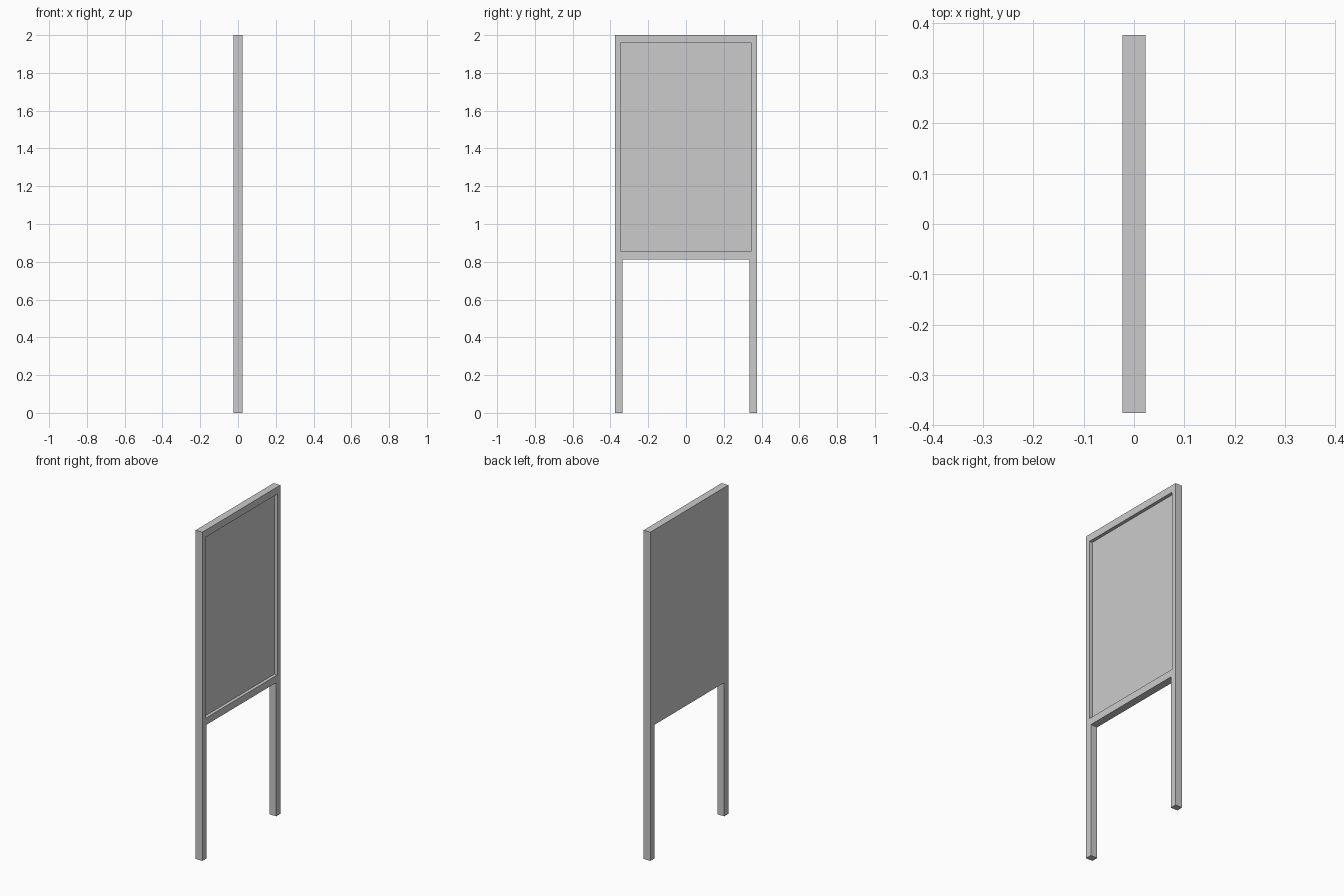
import bpy
import bmesh
from mathutils import Matrix, Vector

cube = bpy.data.objects.get("Cube")
if cube:
    bpy.data.objects.remove(cube, do_unlink=True)

HALF_DEPTH = 0.0227
HALF_WIDTH = 0.375
LEG_WIDTH = 0.04
FRAME_BOTTOM, TOP = 0.813, 2.0
RECESS_HALF_WIDTH = 0.346
RECESS_BOTTOM, RECESS_TOP = 0.856, 1.957
RECESS_DEPTH = 0.02

grey = bpy.data.materials.new("light grey")
grey.use_nodes = True
grey.diffuse_color = (0.6, 0.6, 0.6, 1)
grey.node_tree.nodes["Principled BSDF"].inputs["Base Color"].default_value = grey.diffuse_color


def box(bm, low, high):
    low, high = Vector(low), Vector(high)
    matrix = Matrix.Translation((low + high) / 2) @ Matrix.Diagonal((high - low).to_4d())
    bmesh.ops.create_cube(bm, size=1, matrix=matrix)


def finish(bm, name):
    mesh = bpy.data.meshes.new(name)
    bm.to_mesh(mesh)
    bm.free()
    mesh.materials.append(grey)
    obj = bpy.data.objects.new(name, mesh)
    bpy.context.collection.objects.link(obj)
    return obj


# Board with a raised rim around a sunken display face on the +x side
bm = bmesh.new()
box(bm, (-HALF_DEPTH, -HALF_WIDTH, FRAME_BOTTOM), (HALF_DEPTH, HALF_WIDTH, TOP))
bm.normal_update()
face = max(bm.faces, key=lambda f: f.normal.x)
bmesh.ops.inset_region(bm, faces=[face], thickness=0.02)
for v in face.verts:
    v.co.y = RECESS_HALF_WIDTH if v.co.y > 0 else -RECESS_HALF_WIDTH
    v.co.z = RECESS_TOP if v.co.z > (FRAME_BOTTOM + TOP) / 2 else RECESS_BOTTOM
# Push the display face inward
floor = bmesh.ops.extrude_discrete_faces(bm, faces=[face])["faces"][0]
rim = [v for v in floor.verts]
for v in rim:
    v.co.x -= RECESS_DEPTH
# Close the recess walls
bmesh.ops.remove_doubles(bm, verts=bm.verts, dist=0.0001)
bmesh.ops.recalc_face_normals(bm, faces=bm.faces)
finish(bm, "display_board")

# Two square legs below the board
for name, side in (("front_leg", -1), ("back_leg", 1)):
    bm = bmesh.new()
    centre = side * (HALF_WIDTH - LEG_WIDTH / 2)
    box(bm, (-HALF_DEPTH, centre - LEG_WIDTH / 2, 0),
        (HALF_DEPTH, centre + LEG_WIDTH / 2, FRAME_BOTTOM))
    finish(bm, name)
